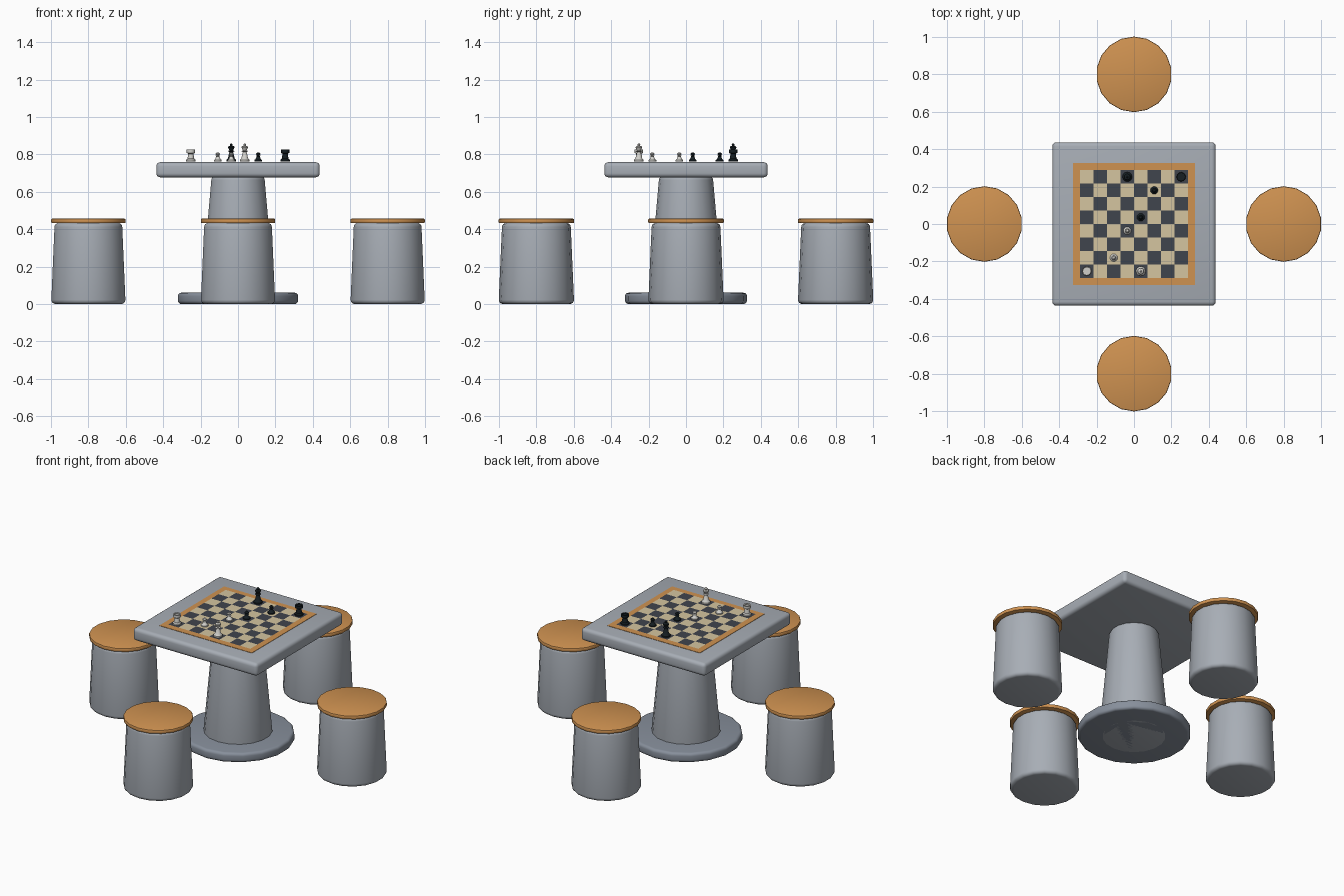
import bpy, bmesh, math

if "Cube" in bpy.data.objects:
    bpy.data.objects.remove(bpy.data.objects["Cube"])


def mat(name, rgb):
    m = bpy.data.materials.new(name)
    m.diffuse_color = (*[(c / 255) ** 2.2 for c in rgb], 1)
    m.use_nodes = True
    m.node_tree.nodes["Principled BSDF"].inputs["Base Color"].default_value = m.diffuse_color
    return m


CONCRETE = mat("concrete grey", (166, 172, 180))
FOOTING = mat("dark concrete", (134, 142, 154))
WOOD = mat("warm wood", (206, 145, 82))
DARK = mat("dark square", (66, 70, 78))
LIGHT = mat("light square", (212, 196, 158))
WHITE = mat("white piece", (208, 207, 202))
BLACK = mat("black piece", (28, 36, 40))


def finish(name, bm, mats, loc=(0, 0, 0), angle=35):
    me = bpy.data.meshes.new(name)
    bmesh.ops.recalc_face_normals(bm, faces=bm.faces)
    bm.to_mesh(me)
    bm.free()
    ob = bpy.data.objects.new(name, me)
    bpy.context.collection.objects.link(ob)
    ob.location = loc
    for m in mats:
        me.materials.append(m)
    if angle:
        bpy.ops.object.select_all(action='DESELECT')
        ob.select_set(True)
        bpy.context.view_layer.objects.active = ob
        bpy.ops.object.shade_smooth_by_angle(angle=math.radians(angle))
    return ob


def lathe(name, profile, material, loc=(0, 0, 0), sides=18):
    """Revolve (radius, height) points, capped at both ends."""
    bm = bmesh.new()
    rings = []
    for r, z in profile:
        rings.append([bm.verts.new((r * math.sin(2 * math.pi * i / sides),
                                    r * math.cos(2 * math.pi * i / sides), z))
                      for i in range(sides)])
    for a, b in zip(rings, rings[1:]):
        for i in range(sides):
            j = (i + 1) % sides
            bm.faces.new((a[i], a[j], b[j], b[i]))
    bm.faces.new(rings[0])
    bm.faces.new(rings[-1])
    return finish(name, bm, [material], loc)


def rounded(r0, z0, r1, z1, b, steps=4):
    """Tapered drum profile with rounded rims."""
    pts = []
    for r, z, s in ((r0, z0 + b, -1), (r1, z1 - b, 1)):
        arc = [(r - b + b * math.cos(t), z + s * b * math.sin(t))
               for t in (math.pi / 2 * k / steps for k in range(steps + 1))]
        pts += arc[::-1] if s < 0 else arc
    return pts


def box(name, half, z0, z1, material, bevel=0):
    bm = bmesh.new()
    bmesh.ops.create_cube(bm, size=1)
    for v in bm.verts:
        v.co = (v.co.x * 2 * half, v.co.y * 2 * half, z0 + (v.co.z + 0.5) * (z1 - z0))
    if bevel:
        bmesh.ops.bevel(bm, geom=bm.edges[:], offset=bevel, segments=4,
                        profile=0.5, affect='EDGES')
    return finish(name, bm, [material])


# table
lathe("table_footing", rounded(0.326, 0, 0.326, 0.06, 0.018), FOOTING)
lathe("table_pedestal", rounded(0.202, 0, 0.145, 0.682, 0.02), CONCRETE)
box("table_top", 0.437, 0.677, 0.758, CONCRETE, 0.022)
box("board_border", 0.325, 0.754, 0.760, WOOD)

# chequered board
SQ = 0.072
bm = bmesh.new()
bmesh.ops.create_grid(bm, x_segments=8, y_segments=8, size=4 * SQ)
for f in bm.faces:
    c = f.calc_center_median()
    f.material_index = (math.floor(c.x / SQ) + math.floor(c.y / SQ)) % 2
finish("chess_board", bm, [DARK, LIGHT], (0, 0, 0.762), 0)

# stools
for side, x, y in (("front", 0, -0.8), ("back", 0, 0.8), ("left", -0.8, 0), ("right", 0.8, 0)):
    lathe(side + "_stool_body", rounded(0.201, 0, 0.184, 0.433, 0.022), CONCRETE, (x, y, 0))
    lathe(side + "_stool_seat", rounded(0.202, 0.432, 0.202, 0.456, 0.006, 2), WOOD, (x, y, 0))

# chess pieces
PAWN = [(0.021, 0), (0.021, 0.008), (0.014, 0.014), (0.008, 0.028), (0.013, 0.031),
        (0.007, 0.034), (0.012, 0.039), (0.012, 0.043), (0.006, 0.049)]
ROOK = [(0.025, 0), (0.025, 0.01), (0.018, 0.016), (0.014, 0.042), (0.023, 0.047),
        (0.023, 0.064), (0.015, 0.064), (0.015, 0.056)]
KING = [(0.026, 0), (0.026, 0.01), (0.018, 0.018), (0.010, 0.052), (0.018, 0.056),
        (0.010, 0.060), (0.018, 0.076), (0.016, 0.081), (0.007, 0.085),
        (0.008, 0.092), (0.003, 0.098)]
for name, prof, m, col, row in (
        ("white_rook", ROOK, WHITE, 0, 0), ("white_king", KING, WHITE, 4, 0),
        ("white_pawn_1", PAWN, WHITE, 2, 1), ("white_pawn_2", PAWN, WHITE, 3, 3),
        ("black_pawn_1", PAWN, BLACK, 4, 4), ("black_pawn_2", PAWN, BLACK, 5, 6),
        ("black_king", KING, BLACK, 3, 7), ("black_rook", ROOK, BLACK, 7, 7)):
    lathe(name, prof, m, ((col - 3.5) * SQ, (row - 3.5) * SQ, 0.761), 12)
